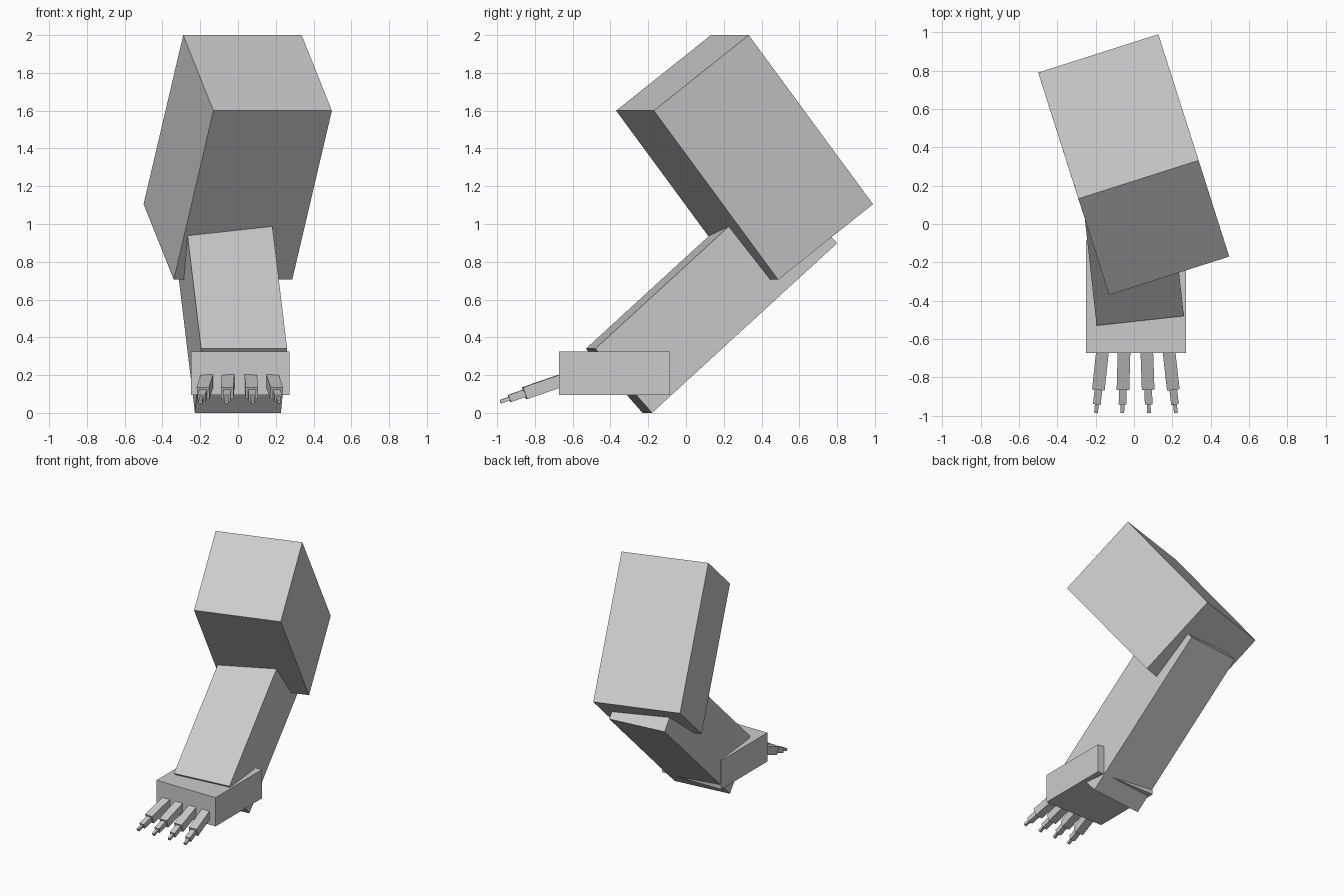
import bpy, bmesh
from mathutils import Vector

if "Cube" in bpy.data.objects:
    bpy.data.objects.remove(bpy.data.objects["Cube"])

grey = bpy.data.materials.new("light grey")
grey.diffuse_color = (0.6, 0.6, 0.6, 1)
grey.use_nodes = True
grey.node_tree.nodes["Principled BSDF"].inputs["Base Color"].default_value = grey.diffuse_color


def box(name, corner, u, v, w):
    """Box from one corner and three edge vectors."""
    c, u, v, w = (Vector(a) for a in (corner, u, v, w))
    centre = c + (u + v + w) / 2
    bm = bmesh.new()
    bmesh.ops.create_cube(bm, size=1)
    for p in bm.verts:
        p.co = centre + u * p.co.x + v * p.co.y + w * p.co.z
    bmesh.ops.recalc_face_normals(bm, faces=bm.faces)
    mesh = bpy.data.meshes.new(name)
    bm.to_mesh(mesh)
    bm.free()
    mesh.materials.append(grey)
    ob = bpy.data.objects.new(name, mesh)
    bpy.context.collection.objects.link(ob)
    return ob


def bar(name, start, end, size):
    """Square bar along a line."""
    a, b = Vector(start), Vector(end)
    side = (b - a).cross(Vector((0, 0, 1))).normalized() * size
    up = side.cross(b - a).normalized() * size
    return box(name, a - (side + up) / 2, b - a, side, up)


# Arm
box("upper_arm", (-0.29, 0.132, 2.0), (0.627, 0.2, 0), (0.16, -0.502, -0.4), (-0.21, 0.658, -0.895))
box("forearm", (-0.195, -0.53, 0.34), (0.455, 0.05, 0), (-0.033, 0.30, -0.34), (-0.108, 0.98, 0.898))

# Hand
box("hand", (-0.25, -0.672, 0.095), (0.522, 0, 0), (0, 0.587, 0), (0, 0, 0.23))

# Fingers: x at the knuckle and at the tip, three tapering segments each
joints = [(-0.62, 0.185), (-0.855, 0.104), (-0.935, 0.076), (-0.982, 0.059)]
for i, (x0, x1) in enumerate([(-0.165, -0.198), (-0.052, -0.061), (0.067, 0.078), (0.183, 0.218)]):
    pts = [(x0 + (x1 - x0) * (-0.67 - y) / 0.31, y, z) for y, z in joints]
    for j, size in enumerate((0.066, 0.04, 0.02)):
        bar(f"finger_{i + 1}_segment_{j + 1}", pts[j], pts[j + 1], size)
